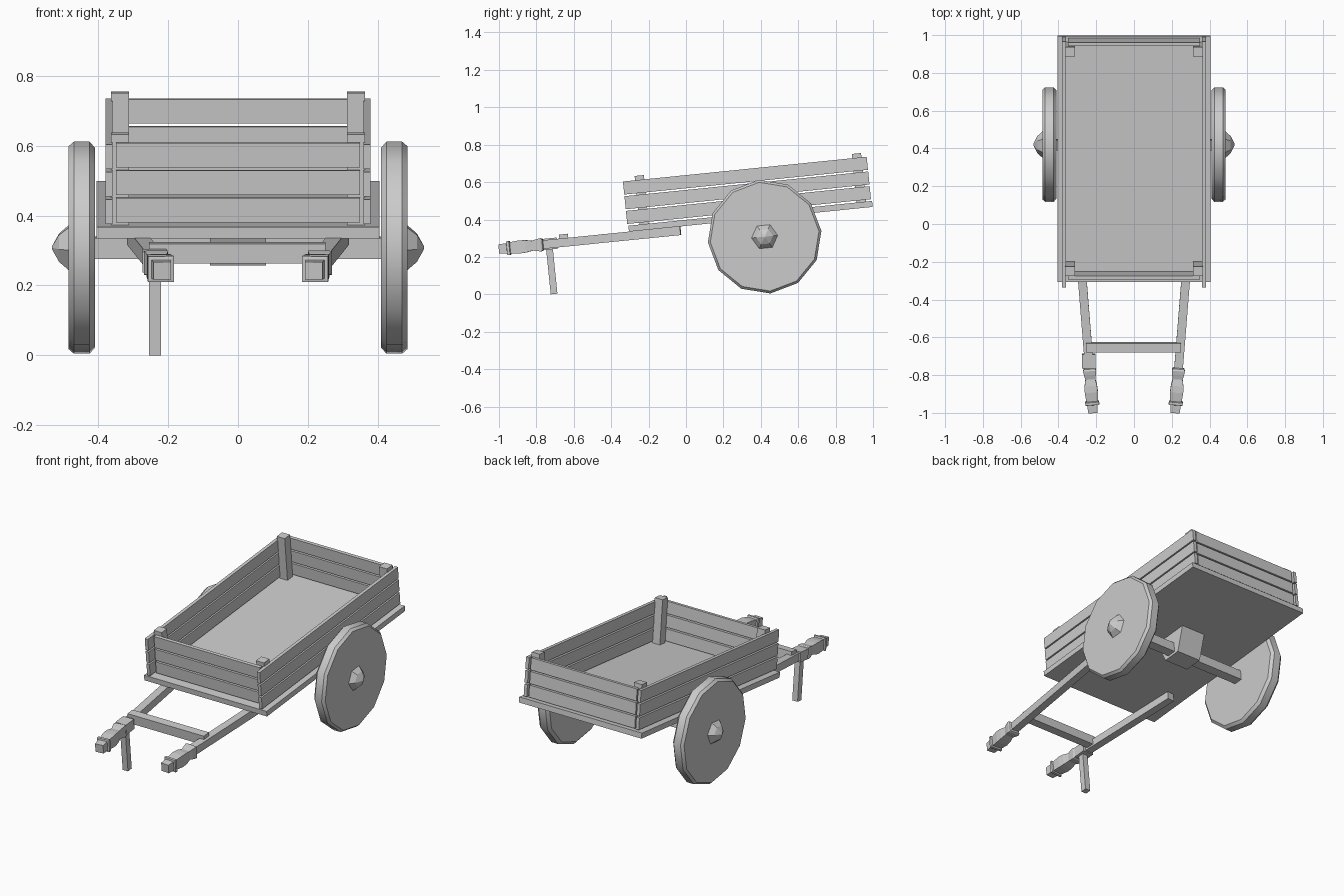
import bpy, bmesh, math
from mathutils import Matrix, Vector

if "Cube" in bpy.data.objects:
    bpy.data.objects.remove(bpy.data.objects["Cube"])

wood = bpy.data.materials.new("grey_wood")
wood.use_nodes = True
GREY = (0.6, 0.6, 0.6, 1)
wood.diffuse_color = GREY
wood.node_tree.nodes["Principled BSDF"].inputs["Base Color"].default_value = GREY

# Cart frame: x across, y along the sloping bed, z square to the bed;
# its origin is the lower front edge of the bed.
CART = Matrix.Translation((0, -0.305, 0.335)) @ Matrix.Rotation(math.radians(5.8), 4, 'X')


def finish(name, bm, smooth=False):
    bmesh.ops.recalc_face_normals(bm, faces=bm.faces[:])
    bm.transform(CART)
    mesh = bpy.data.meshes.new(name)
    bm.to_mesh(mesh)
    bm.free()
    mesh.materials.append(wood)
    obj = bpy.data.objects.new(name, mesh)
    bpy.context.collection.objects.link(obj)
    if smooth:
        bpy.ops.object.select_all(action='DESELECT')
        obj.select_set(True)
        bpy.context.view_layer.objects.active = obj
        bpy.ops.object.shade_smooth_by_angle(angle=math.radians(35))
    return obj


def box(name, x, y, z, taper=1):
    """Box from (min, max) spans; taper scales the length of the underside."""
    bm = bmesh.new()
    bmesh.ops.create_cube(bm, size=1)
    for v in bm.verts:
        if v.co.z < 0:
            v.co.y *= taper
        v.co = [s[0] + (s[1] - s[0]) * (c + 0.5) for s, c in zip((x, y, z), v.co)]
    return finish(name, bm)


def loft(name, sections, sides, matrix, phase=0.0, smooth=False):
    """Join regular polygons given as (distance, radius) along the matrix z axis."""
    bm = bmesh.new()
    rings = []
    for d, r in sections:
        angles = [phase + 2 * math.pi * i / sides for i in range(sides)]
        rings.append([bm.verts.new((r * math.cos(a), r * math.sin(a), d)) for a in angles])
    for a, b in zip(rings, rings[1:]):
        for i in range(sides):
            j = (i + 1) % sides
            bm.faces.new((a[i], a[j], b[j], b[i]))
    bm.faces.new(rings[0])
    bm.faces.new(rings[-1])
    bm.transform(matrix)
    return finish(name, bm, smooth)


def around(centre, width):
    return (centre - width / 2, centre + width / 2)


# Bed and plank walls
box("bed", (-0.405, 0.405), (0, 1.31), (0, 0.032))
for row, low in enumerate((0.042, 0.121, 0.2)):
    span = (low, low + 0.07)
    box(f"front_plank_{row}", (-0.35, 0.35), (0.038, 0.058), span)
    box(f"back_plank_{row}", (-0.35, 0.35), (1.28, 1.3), span)
    for side, label in ((1, "left"), (-1, "right")):
        box(f"{label}_plank_{row}", around(side * 0.37, 0.02), (-0.005, 1.305), span)

# Corner posts
for side, label in ((1, "left"), (-1, "right")):
    for end, y in (("front", 0.085), ("back", 1.252)):
        box(f"{end}_{label}_post", around(side * 0.338, 0.052), around(y, 0.05), (0.03, 0.293))

# Axle and its bracket under the bed
AXLE_Y, AXLE_Z = 0.719, -0.1
box("axle", (-0.42, 0.42), around(AXLE_Y, 0.055), around(AXLE_Z, 0.06))
box("axle_bracket", (-0.08, 0.08), around(AXLE_Y, 0.22), (-0.145, 0.0), taper=0.5)

# Solid wheels with faceted hub caps
RIM = ((0.41, 0.288), (0.425, 0.305), (0.47, 0.305), (0.485, 0.292))
HUB = ((0.48, 0.075), (0.512, 0.045), (0.532, 0.006))
for side, label in ((1, "left"), (-1, "right")):
    place = Matrix.Translation((0, AXLE_Y, AXLE_Z)) @ Matrix.Rotation(side * math.pi / 2, 4, 'Y')
    loft(f"{label}_wheel", RIM, 12, place, smooth=True)
    loft(f"{label}_hub", HUB, 6, place, phase=math.pi / 6)

# Shafts with turned square grips: (distance from the tip, width)
SHAFT = ((0, 0.05), (0.042, 0.054), (0.044, 0.074), (0.058, 0.074), (0.062, 0.06),
         (0.11, 0.07), (0.145, 0.066), (0.18, 0.052), (0.2, 0.062), (0.225, 0.07),
         (0.235, 0.062), (0.24, 0.046), (0.978, 0.046))
for side, label in ((1, "left"), (-1, "right")):
    tip = Vector((side * 0.217, -0.7, -0.022))
    along = (Vector((side * 0.295, 0.275, -0.023)) - tip).normalized()
    up = Vector((0, 0, 1))
    place = Matrix((up.cross(along), up, along)).transposed().to_4x4()
    place.translation = tip
    loft(f"{label}_shaft", [(d, w / math.sqrt(2)) for d, w in SHAFT], 4, place, math.pi / 4)

# Crossbar, prop leg and the collar that holds it
box("crossbar", (-0.255, 0.25), around(-0.35, 0.048), (-0.035, 0.022))
box("prop_leg", around(-0.238, 0.035), around(-0.432, 0.036), (-0.291, -0.03))
box("leg_collar", around(-0.239, 0.07), around(-0.425, 0.075), (-0.052, 0.008))
